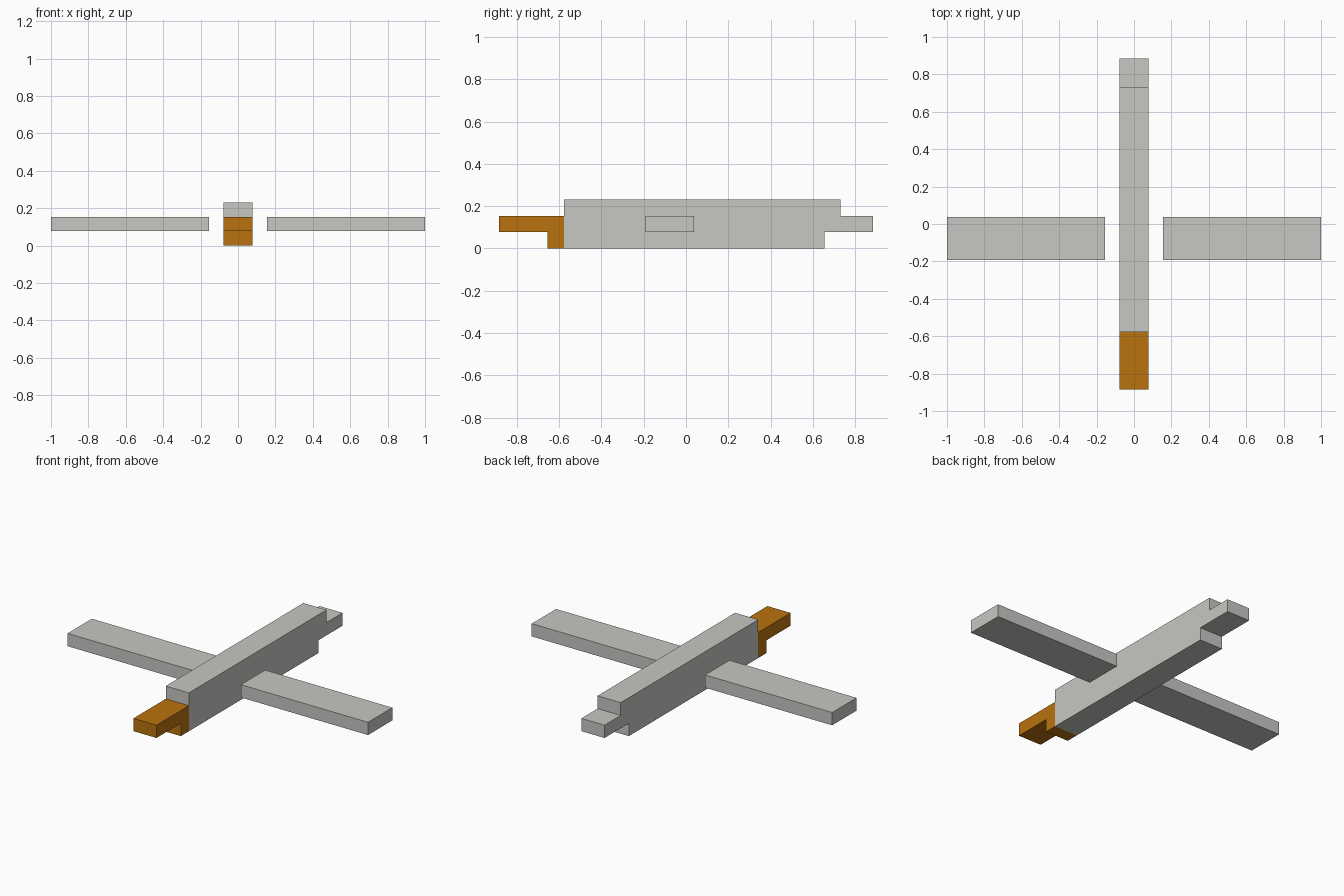
import bpy, bmesh

if "Cube" in bpy.data.objects:
    bpy.data.objects.remove(bpy.data.objects["Cube"])

U = 1 / 13  # the model sits on a regular block grid, 26 blocks wide


def material(name, rgb):
    m = bpy.data.materials.new(name)
    m.diffuse_color = (*rgb, 1)
    m.use_nodes = True
    m.node_tree.nodes["Principled BSDF"].inputs["Base Color"].default_value = m.diffuse_color
    return m


grey = material("light_grey", (0.571, 0.578, 0.546))
orange = material("orange", (0.485, 0.171, 0.0044))


def extrude_profile(name, profile, x0, x1, mat):
    """Extrude a side profile of (y, z) grid points from x0 to x1."""
    bm = bmesh.new()
    face = bm.faces.new([bm.verts.new((x0 * U, y * U, z * U)) for y, z in profile])
    ext = bmesh.ops.extrude_face_region(bm, geom=[face])
    verts = [v for v in ext["geom"] if isinstance(v, bmesh.types.BMVert)]
    bmesh.ops.translate(bm, vec=((x1 - x0) * U, 0, 0), verts=verts)
    bmesh.ops.recalc_face_normals(bm, faces=bm.faces)
    mesh = bpy.data.meshes.new(name)
    bm.to_mesh(mesh)
    bm.free()
    mesh.materials.append(mat)
    obj = bpy.data.objects.new(name, mesh)
    bpy.context.collection.objects.link(obj)
    return obj


# Long body with a stepped tail
extrude_profile("body", [(-7.5, 0), (8.5, 0), (8.5, 1), (11.5, 1),
                         (11.5, 2), (9.5, 2), (9.5, 3), (-7.5, 3)], -1, 1, grey)

# Orange stepped nose
extrude_profile("nose", [(-7.5, 0), (-7.5, 2), (-11.5, 2), (-11.5, 1),
                         (-8.5, 1), (-8.5, 0)], -1, 1, orange)

# Flat wings, detached from the body by one block, mirrored across x
wings = extrude_profile("wings", [(-2.5, 1), (0.5, 1), (0.5, 2), (-2.5, 2)],
                        2, 13, grey)
wings.modifiers.new("mirror", 'MIRROR').use_axis = (True, False, False)
